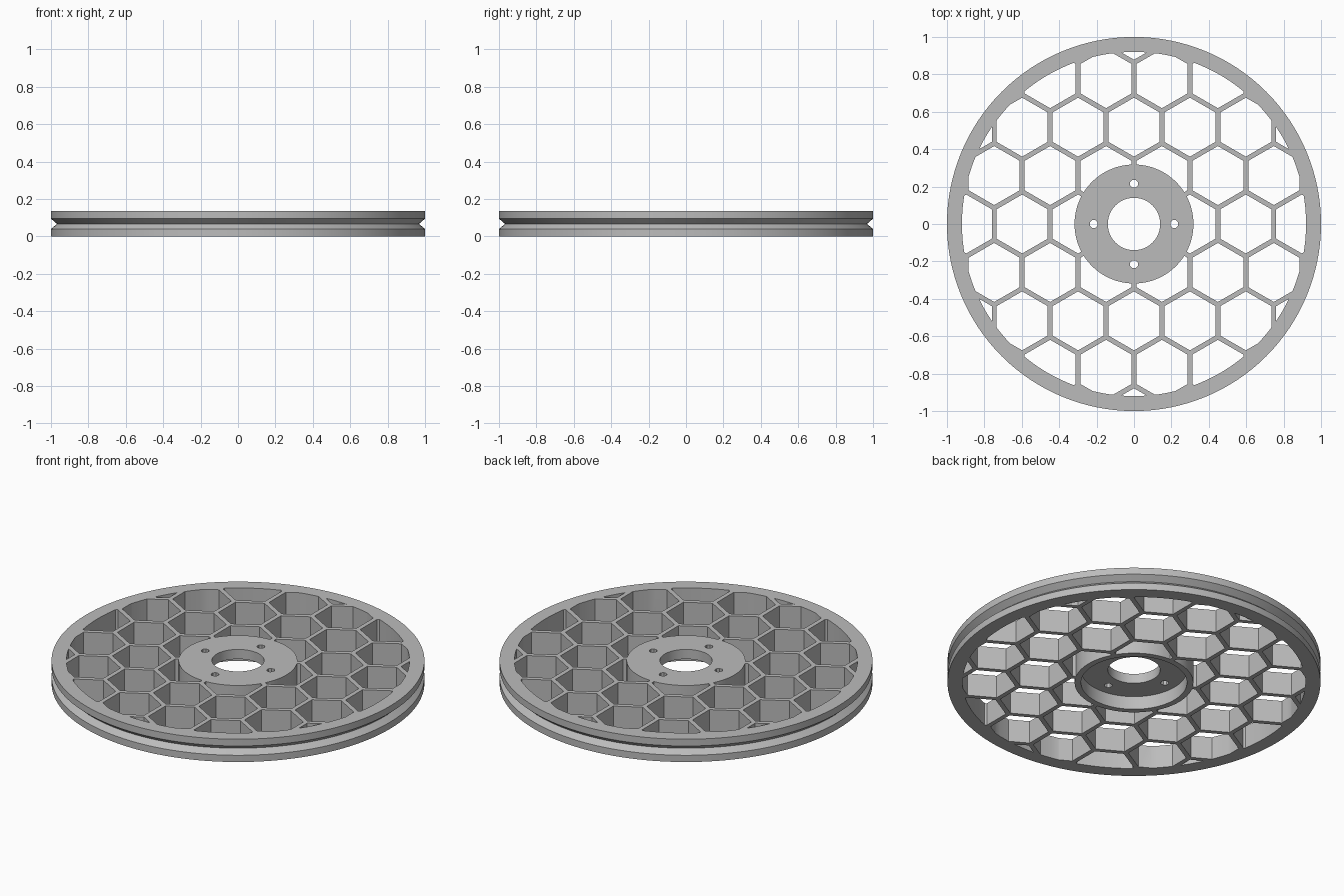
import bpy, math

HEIGHT = 0.135
PITCH = 0.299            # distance between neighbouring honeycomb cells
WALL = 0.026             # honeycomb wall thickness
HUB_R, RIM_R = 0.318, 0.92

cube = bpy.data.objects.get("Cube")
if cube:
    bpy.data.objects.remove(cube, do_unlink=True)

grey = bpy.data.materials.new("light grey")
grey.use_nodes = True
grey.diffuse_color = (0.5, 0.5, 0.5, 1)
grey.node_tree.nodes["Principled BSDF"].inputs["Base Color"].default_value = (0.5, 0.5, 0.5, 1)


def make_object(name, verts, faces):
    mesh = bpy.data.meshes.new(name)
    mesh.from_pydata(verts, [], faces)
    mesh.materials.append(grey)
    obj = bpy.data.objects.new(name, mesh)
    bpy.context.collection.objects.link(obj)
    return obj


def lathe(name, profile, steps=128):
    """Spin a closed anticlockwise (radius, height) profile around z."""
    n = len(profile)
    verts = [(r * math.cos(a), r * math.sin(a), z)
             for a in (math.tau * i / steps for i in range(steps)) for r, z in profile]
    faces = []
    for i in range(steps):
        a, b = i * n, (i + 1) % steps * n
        faces += [(a + j, b + j, b + (j + 1) % n, a + (j + 1) % n) for j in range(n)]
    return make_object(name, verts, faces)


def prisms(name, centres, radius, sides, turn):
    """Upright prisms, taller than the wheel, as one object."""
    verts, faces = [], []
    for x, y in centres:
        s = len(verts)
        for z in (-0.1, HEIGHT + 0.1):
            verts += [(x + radius * math.cos(turn + math.tau * k / sides),
                       y + radius * math.sin(turn + math.tau * k / sides), z)
                      for k in range(sides)]
        faces.append([s + k for k in reversed(range(sides))])
        faces.append([s + sides + k for k in range(sides)])
        faces += [(s + k, s + (k + 1) % sides, s + sides + (k + 1) % sides, s + sides + k)
                  for k in range(sides)]
    return make_object(name, verts, faces)


def combine(obj, tool, operation):
    """Apply a boolean and discard the tool."""
    mod = obj.modifiers.new("cut", 'BOOLEAN')
    mod.operation, mod.solver, mod.object = operation, 'EXACT', tool
    bpy.context.view_layer.objects.active = obj
    bpy.ops.object.modifier_apply(modifier=mod.name)
    bpy.data.objects.remove(tool, do_unlink=True)


# Solid wheel: bore, recessed underside of the hub, V-groove around the rim
wheel = lathe("honeycomb_wheel", [
    (0.14, 0.078), (0.284, 0.078), (0.284, 0), (1, 0), (1, 0.04),
    (0.968, 0.067), (1, 0.095), (1, HEIGHT), (0.14, HEIGHT)])

# Honeycomb cells, trimmed to the space between hub and rim
row_step = PITCH * math.sqrt(3) / 2
cells = []
for row in range(-4, 5):
    for col in range(-4, 5):
        x, y = (col + 0.5 * (row % 2)) * PITCH, row * row_step
        if 0.2 < math.hypot(x, y) < 1.06:
            cells.append((x, y))
cutter = prisms("cell_cutter", cells, (PITCH - WALL) / math.sqrt(3), 6, math.pi / 6)
band = lathe("cell_band", [(HUB_R, -0.05), (RIM_R, -0.05),
                           (RIM_R, HEIGHT + 0.05), (HUB_R, HEIGHT + 0.05)])
combine(cutter, band, 'INTERSECT')
combine(wheel, cutter, 'DIFFERENCE')

# Four bolt holes in the hub
bolts = [(0.215, 0), (-0.215, 0), (0, 0.215), (0, -0.215)]
combine(wheel, prisms("bolt_cutter", bolts, 0.022, 8, math.pi / 8), 'DIFFERENCE')

# Smooth the round walls, keep the edges sharp
bpy.ops.object.select_all(action='DESELECT')
wheel.select_set(True)
bpy.context.view_layer.objects.active = wheel
bpy.ops.object.shade_smooth_by_angle(angle=math.radians(25))
